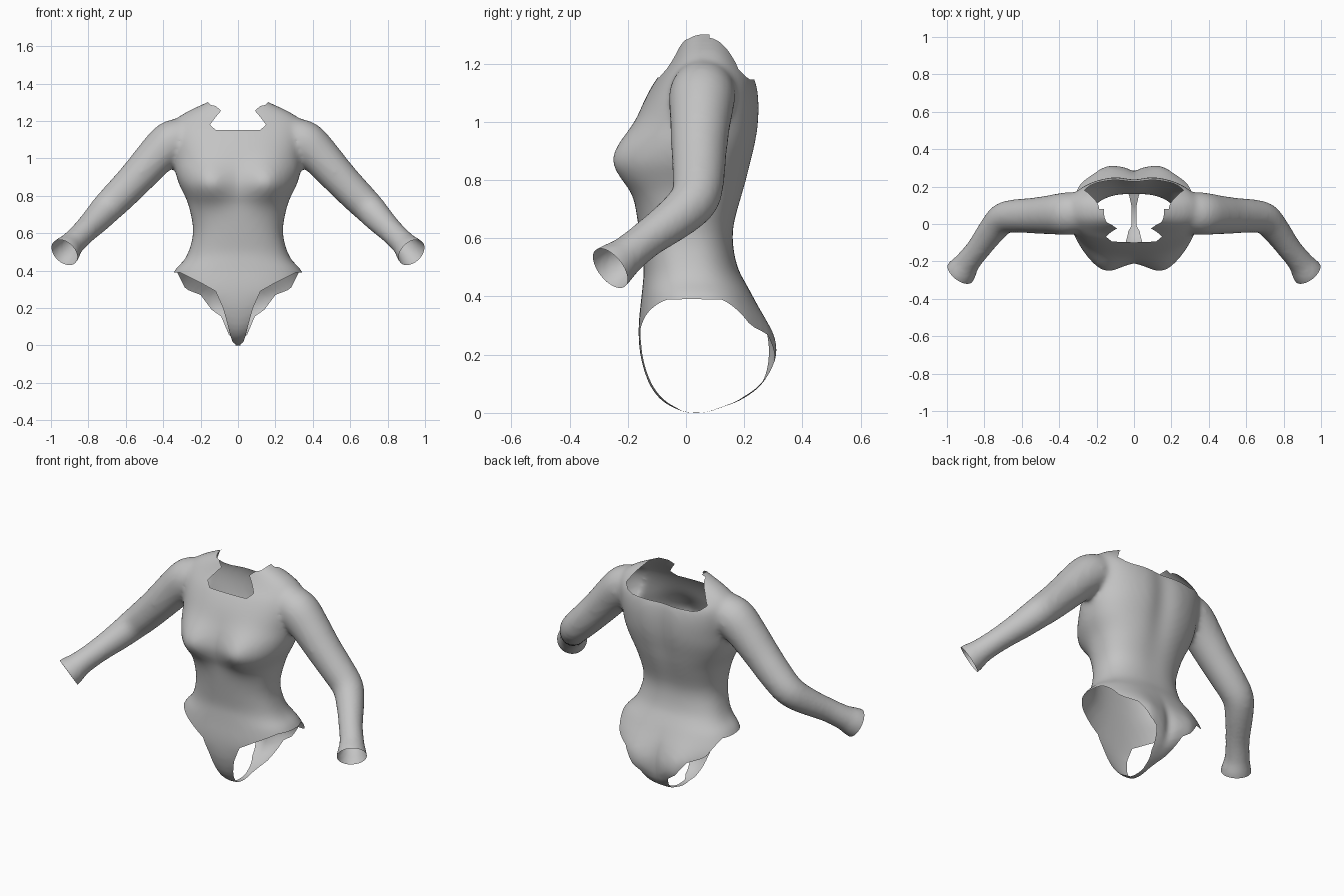
import bpy, bmesh, math
from mathutils import Vector
from mathutils.bvhtree import BVHTree

if "Cube" in bpy.data.objects:
    bpy.data.objects.remove(bpy.data.objects["Cube"])

fabric = bpy.data.materials.new("grey fabric")
fabric.diffuse_color = (0.55, 0.55, 0.55, 1)
fabric.use_nodes = True
fabric.node_tree.nodes["Principled BSDF"].inputs["Base Color"].default_value = fabric.diffuse_color


def to_object(name, bm):
    bmesh.ops.recalc_face_normals(bm, faces=bm.faces)
    mesh = bpy.data.meshes.new(name)
    bm.to_mesh(mesh)
    bm.free()
    ob = bpy.data.objects.new(name, mesh)
    bpy.context.collection.objects.link(ob)
    return ob


def loft(bm, rings):
    rows = [[bm.verts.new(p) for p in ring] for ring in rings]
    n = len(rows[0])
    for a, b in zip(rows, rows[1:]):
        for i in range(n):
            bm.faces.new((a[i], a[(i + 1) % n], b[(i + 1) % n], b[i]))
    bm.faces.new(rows[0])
    bm.faces.new(rows[-1])


def prism(bm, outline, y0, y1):
    loft(bm, [[(x, y, z) for x, z in outline] for y in (y0, y1)])


def apply(ob, kind, **settings):
    mod = ob.modifiers.new("step", kind)
    for key, value in settings.items():
        setattr(mod, key, value)
    bpy.context.view_layer.objects.active = ob
    bpy.ops.object.modifier_apply(modifier=mod.name)


def spline(rows, steps=3):
    """Smooth in-between rows for a table of section values."""
    out = []
    for i in range(len(rows) - 1):
        four = rows[max(i - 1, 0)], rows[i], rows[i + 1], rows[min(i + 2, len(rows) - 1)]
        for k in range(steps):
            t = k / steps
            out.append([b + .5 * t * (c - a + t * (2 * a - 5 * b + 4 * c - d + t * (3 * (b - c) + d - a)))
                        for a, b, c, d in zip(*four)])
    return out + [list(rows[-1])]


# Torso cross-sections: height, half width, front y, back y
sections = [
    (1.38, .09, .01, .13), (1.32, .13, 0, .14), (1.28, .21, -.015, .155),
    (1.24, .29, -.035, .18), (1.20, .34, -.06, .205), (1.15, .355, -.10, .24),
    (1.08, .35, -.14, .255), (1.00, .34, -.172, .255), (.93, .335, -.195, .245),
    (.86, .315, -.205, .228), (.80, .285, -.195, .213), (.75, .265, -.18, .198),
    (.65, .243, -.165, .168), (.58, .243, -.155, .163), (.50, .265, -.145, .178),
    (.45, .293, -.148, .203), (.40, .34, -.153, .23), (.30, .375, -.163, .275),
    (.20, .32, -.158, .293), (.10, .18, -.13, .267), (.04, .10, -.09, .195),
    (.01, .06, -.045, .12), (-.008, .04, 0, .07)]


def section_ring(z, hw, front, back, n=48):
    ring = []
    e = 2 / (2.4 if z > .25 else 2.1)
    for i in range(n):
        a = 2 * math.pi * i / n
        c, s = math.cos(a), math.sin(a)
        ring.append((hw * math.copysign(abs(c) ** e, c),
                     (front + back) / 2 + (back - front) / 2 * math.copysign(abs(s) ** e, s), z))
    return ring


bm = bmesh.new()
loft(bm, [section_ring(*s) for s in spline(sections)])
body = to_object("bodysuit", bm)

# Sleeve path: x, y, z, radius
sleeve = [(.20, .06, 1.13, .09), (.28, .06, 1.115, .105), (.36, .055, 1.085, .115),
          (.44, .05, 1.01, .106), (.53, .045, .91, .097), (.62, .043, .815, .091),
          (.70, .03, .735, .085), (.76, -.035, .67, .076), (.83, -.13, .60, .066),
          (.89, -.205, .54, .068), (.92, -.25, .505, .082), (.96, -.30, .465, .084)]


def sleeve_rings(side):
    rows = spline(sleeve)
    pts = [Vector((side * x, y, z)) for x, y, z, r in rows]
    rings = []
    for i, p in enumerate(pts):
        t = (pts[min(i + 2, len(pts) - 1)] - pts[max(i - 2, 0)]).normalized()
        u = t.cross(Vector((0, 1, 0))).normalized()
        v = t.cross(u)
        r = rows[i][3]
        rings.append([p + r * (math.cos(a) * u + math.sin(a) * v)
                      for a in (2 * math.pi * k / 24 for k in range(24))])
    return rings


for side in (1, -1):
    bm = bmesh.new()
    loft(bm, sleeve_rings(side))
    arm = to_object("sleeve_helper", bm)
    apply(body, 'BOOLEAN', operation='UNION', solver='EXACT', object=arm)
    bpy.data.objects.remove(arm)

# Blend torso and sleeves into one skin
apply(body, 'REMESH', mode='VOXEL', voxel_size=.013)
apply(body, 'SMOOTH', factor=.5, iterations=14)

# Soft forms: x, z, x spread, z spread, y shift, on the front
forms = [(.16, .87, .11, .11, -.062, True), (.15, .20, .10, .13, .036, False),
         (0, 1.0, .07, .28, -.018, False), (0, .2, .03, .12, -.012, False)]
for v in body.data.vertices:
    x, y, z = v.co
    for fx, fz, sx, sz, shift, front in forms:
        depth = min(1, max(0, (-y - .02 if front else y - .04) / .12))
        depth *= depth * (3 - 2 * depth)
        v.co.y += depth * shift * math.exp(-((abs(x) - fx) / sx) ** 2 - ((z - fz) / sz) ** 2)
apply(body, 'SMOOTH', factor=.5, iterations=2)
apply(body, 'TRIANGULATE')

# Stand the crotch on the ground
low = min(v.co.z for v in body.data.vertices)
for v in body.data.vertices:
    v.co.z -= low * max(0, 1 - v.co.z / .3)
bm = bmesh.new()
bm.from_mesh(body.data)
skin = BVHTree.FromBMesh(bm)
bm.free()

# Openings: neckline and leg outlines in x, z, with their y range
neck_front = [(.12, 1.152), (.15, 1.18), (.12, 1.22), (.09, 1.255), (.12, 1.28), (.145, 1.285),
              (.17, 1.31), (.18, 1.6)]
neck_back = [(.20, 1.145), (.235, 1.155), (.265, 1.18), (.23, 1.235), (.185, 1.29), (.18, 1.6)]
leg_front = [(.6, .395), (.31, .39), (.25, .36), (.20, .335), (.12, .29), (.08, .20),
             (.055, .11), (.04, .05), (.03, .02), (.014, .006), (.012, -.2), (.6, -.2)]
leg_back = [(.6, .395), (.325, .39), (.31, .36), (.285, .31), (.265, .295), (.20, .27),
            (.14, .19), (.09, .155), (.05, .06), (.025, .03), (.013, .01), (.011, -.2), (.6, -.2)]


def mirrored(outline):
    return [(-x, z) for x, z in reversed(outline)]


openings = [([neck_front + mirrored(neck_front)], -.6, .083),
            ([neck_back + mirrored(neck_back)], .08, .6),
            ([leg_front, mirrored(leg_front)], -.6, .053),
            ([leg_back, mirrored(leg_back)], .05, .6)]
for outlines, y0, y1 in openings:
    bm = bmesh.new()
    for outline in outlines:
        prism(bm, outline, y0, y1)
    cutter = to_object("opening_cutter", bm)
    apply(body, 'BOOLEAN', operation='DIFFERENCE', solver='EXACT', object=cutter)
    bpy.data.objects.remove(cutter)

# Keep only the outer skin, then trim the cuffs open
bm = bmesh.new()
bm.from_mesh(body.data)
inner = [f for f in bm.faces if skin.find_nearest(f.calc_center_median())[3] > 2e-5]
bmesh.ops.delete(bm, geom=inner, context='FACES')
for side in (1, -1):
    faces = [f for f in bm.faces if f.calc_center_median().x * side > .8]
    edges = {e for f in faces for e in f.edges}
    verts = {v for f in faces for v in f.verts}
    bmesh.ops.bisect_plane(bm, geom=faces + list(edges) + list(verts), clear_outer=True,
                           plane_co=(.928 * side, -.26, .497), plane_no=(.23 * side, -.30, -.24))
bm.to_mesh(body.data)
bm.free()

body.data.materials.clear()
body.data.materials.append(fabric)
bpy.ops.object.select_all(action='DESELECT')
body.select_set(True)
bpy.context.view_layer.objects.active = body
bpy.ops.object.shade_smooth_by_angle(angle=math.radians(50))
